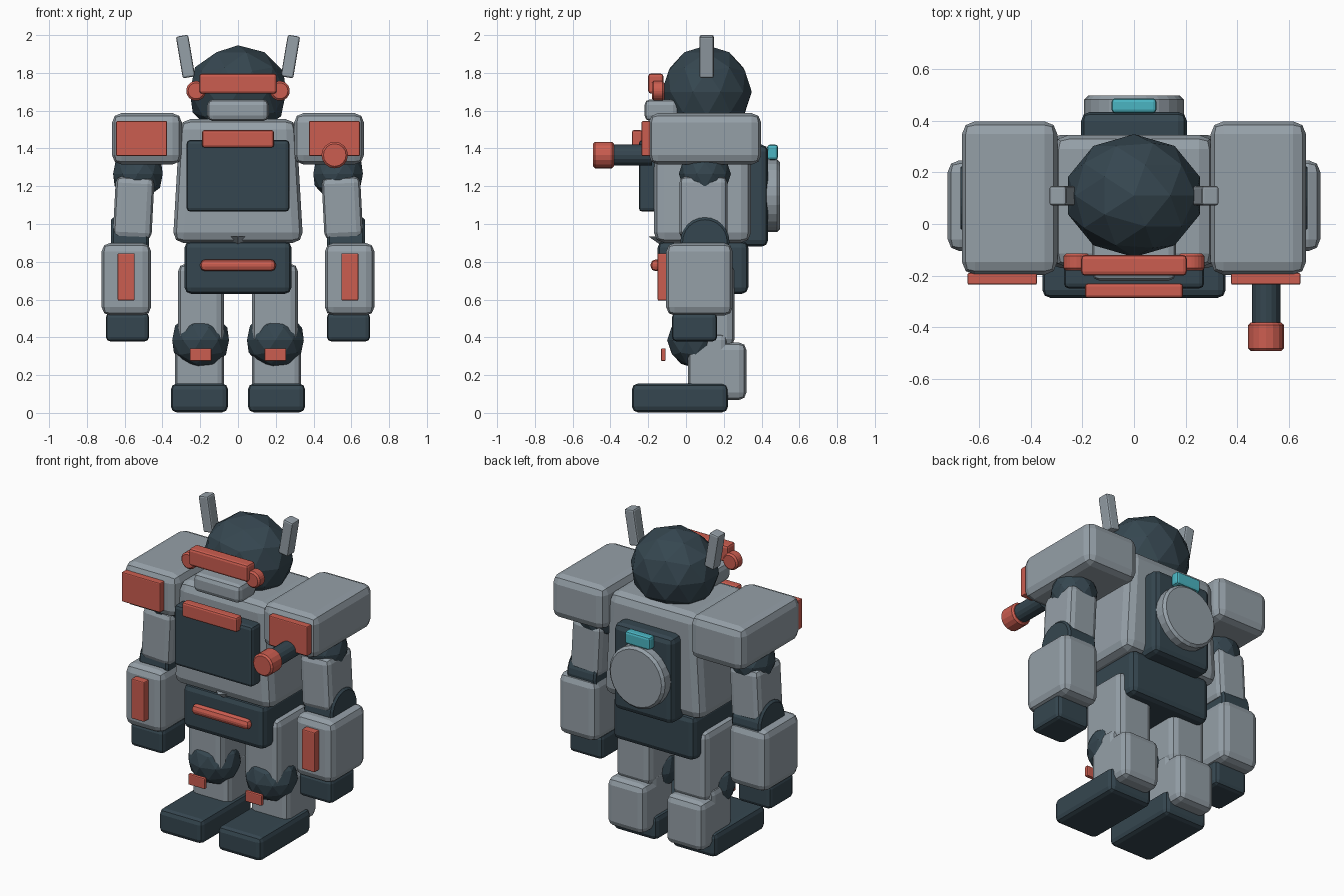
import bpy
from math import radians
from mathutils import Matrix, Vector

default = bpy.data.objects.get("Cube")
if default:
    bpy.data.objects.remove(default)


def make_material(name, rgb):
    m = bpy.data.materials.new(name)
    m.use_nodes = True
    m.diffuse_color = (*rgb, 1)
    m.node_tree.nodes["Principled BSDF"].inputs["Base Color"].default_value = (*rgb, 1)
    return m


GREY = make_material("armour grey", (0.30, 0.35, 0.39))
DARK = make_material("dark slate", (0.036, 0.062, 0.08))
RED = make_material("signal red", (0.60, 0.11, 0.08))
CYAN = make_material("cyan light", (0.07, 0.46, 0.54))


def finish(name, mat, bevel=0, segments=2):
    ob = bpy.context.object
    ob.name = name
    ob.data.name = name
    ob.data.materials.append(mat)
    if bevel:
        mod = ob.modifiers.new("Bevel", "BEVEL")
        mod.width = bevel
        mod.segments = segments
        mod.limit_method = "ANGLE"
        mod.angle_limit = radians(40)
    return ob


def box(name, mat, x, y, z, bevel=0.02, taper=1.0, tilt=0.0):
    """Bevelled block from (min, max) ranges; taper scales the top width."""
    lo, hi = Vector((x[0], y[0], z[0])), Vector((x[1], y[1], z[1]))
    bpy.ops.mesh.primitive_cube_add(size=1, location=(lo + hi) / 2)
    ob = bpy.context.object
    ob.data.transform(Matrix.Diagonal((*(hi - lo), 1)))
    for v in ob.data.vertices:
        if v.co.z > 0:
            v.co.x *= taper
    ob.rotation_euler.y = tilt
    return finish(name, mat, bevel)


def ball(name, mat, centre, radii):
    bpy.ops.mesh.primitive_ico_sphere_add(subdivisions=2, radius=1, location=centre)
    bpy.context.object.data.transform(Matrix.Diagonal((*radii, 1)))
    return finish(name, mat)


def drum(name, mat, centre, radius, depth, axis, bevel=0.012, sides=24):
    bpy.ops.mesh.primitive_cylinder_add(vertices=sides, radius=radius, depth=depth, location=centre)
    turn = Matrix.Rotation(radians(90), 4, "Y" if axis == "x" else "X")
    bpy.context.object.data.transform(turn)
    return finish(name, mat, bevel, 1)


def span(side, inner, outer):
    return tuple(sorted((side * inner, side * outer)))


# Head and face
ball("head", DARK, (0, 0.11, 1.70), (0.268, 0.238, 0.246))
box("visor", RED, (-0.205, 0.205), (-0.2, -0.12), (1.69, 1.797), 0.015)
box("jaw_guard", GREY, (-0.163, 0.163), (-0.22, -0.04), (1.545, 1.66), 0.03)

# Torso and pelvis
box("torso", GREY, (-0.345, 0.345), (-0.17, 0.345), (0.9, 1.555), 0.055, taper=0.89)
box("chest_panel", DARK, (-0.272, 0.272), (-0.25, -0.15), (1.065, 1.445), 0.02)
box("chest_stripe", RED, (-0.19, 0.19), (-0.287, -0.23), (1.405, 1.497), 0.012)
box("pelvis", DARK, (-0.283, 0.283), (-0.15, 0.33), (0.63, 0.91), 0.035)
box("belt_bar", RED, (-0.2, 0.2), (-0.187, -0.13), (0.75, 0.812), 0.025)
bpy.ops.mesh.primitive_cone_add(vertices=4, radius1=0.0, radius2=0.085, depth=0.06,
                                location=(0, -0.115, 0.905))
finish("waist_point", GREY)

# Backpack
box("backpack", DARK, (-0.205, 0.205), (0.28, 0.435), (0.88, 1.42), 0.035)
drum("backpack_disc", GREY, (0, 0.45, 1.15), 0.193, 0.095, "y", 0.015)
box("backpack_light", CYAN, (-0.087, 0.087), (0.43, 0.487), (1.34, 1.42), 0.014)

# Mirrored limbs and fittings
for s, tag in ((1, "left"), (-1, "right")):
    # Head fittings
    box(tag + "_antenna", GREY, span(s, 0.245, 0.311), (0.072, 0.147), (1.775, 1.998),
        0.01, tilt=s * radians(9.5))
    drum(tag + "_visor_hub", RED, (s * 0.222, -0.148, 1.705), 0.052, 0.066, "y", 0.01)

    # Shoulder and arm
    box(tag + "_shoulder", GREY, span(s, 0.297, 0.667), (-0.197, 0.398), (1.315, 1.587), 0.05)
    box(tag + "_shoulder_plate", RED, span(s, 0.376, 0.645), (-0.235, -0.19), (1.36, 1.545), 0.006)
    ball(tag + "_shoulder_joint", DARK, (s * 0.53, 0.1, 1.265), (0.138, 0.138, 0.138))
    box(tag + "_upper_arm", GREY, span(s, 0.45, 0.655), (-0.035, 0.22), (0.92, 1.25),
        0.035, tilt=s * radians(-3))
    drum(tag + "_elbow", DARK, (s * 0.572, 0.1, 0.905), 0.13, 0.2, "x")
    box(tag + "_forearm", GREY, span(s, 0.46, 0.722), (-0.105, 0.247), (0.515, 0.9), 0.045)
    box(tag + "_forearm_plate", RED, span(s, 0.547, 0.637), (-0.15, -0.1), (0.595, 0.845), 0.006)
    box(tag + "_hand", DARK, span(s, 0.47, 0.7), (-0.075, 0.165), (0.378, 0.53), 0.025)

    # Leg
    box(tag + "_thigh", GREY, span(s, 0.075, 0.317), (-0.06, 0.257), (0.35, 0.79), 0.04)
    ball(tag + "_knee", DARK, (s * 0.198, 0.05, 0.385), (0.158, 0.15, 0.148))
    box(tag + "_knee_plate", RED, span(s, 0.14, 0.255), (-0.132, -0.108), (0.275, 0.342), 0.006)
    box(tag + "_shin", GREY, span(s, 0.074, 0.333), (0.01, 0.22), (0.08, 0.42), 0.035)
    box(tag + "_calf", GREY, span(s, 0.074, 0.333), (0.05, 0.32), (0.068, 0.373), 0.04)
    box(tag + "_foot", DARK, span(s, 0.053, 0.355), (-0.286, 0.222), (0.003, 0.155), 0.03)

# Shoulder cannon on the left side
drum("cannon_barrel", DARK, (0.512, -0.29, 1.365), 0.055, 0.22, "y", 0, 16)
drum("cannon_muzzle", RED, (0.512, -0.437, 1.365), 0.07, 0.11, "y", 0.01, 16)
